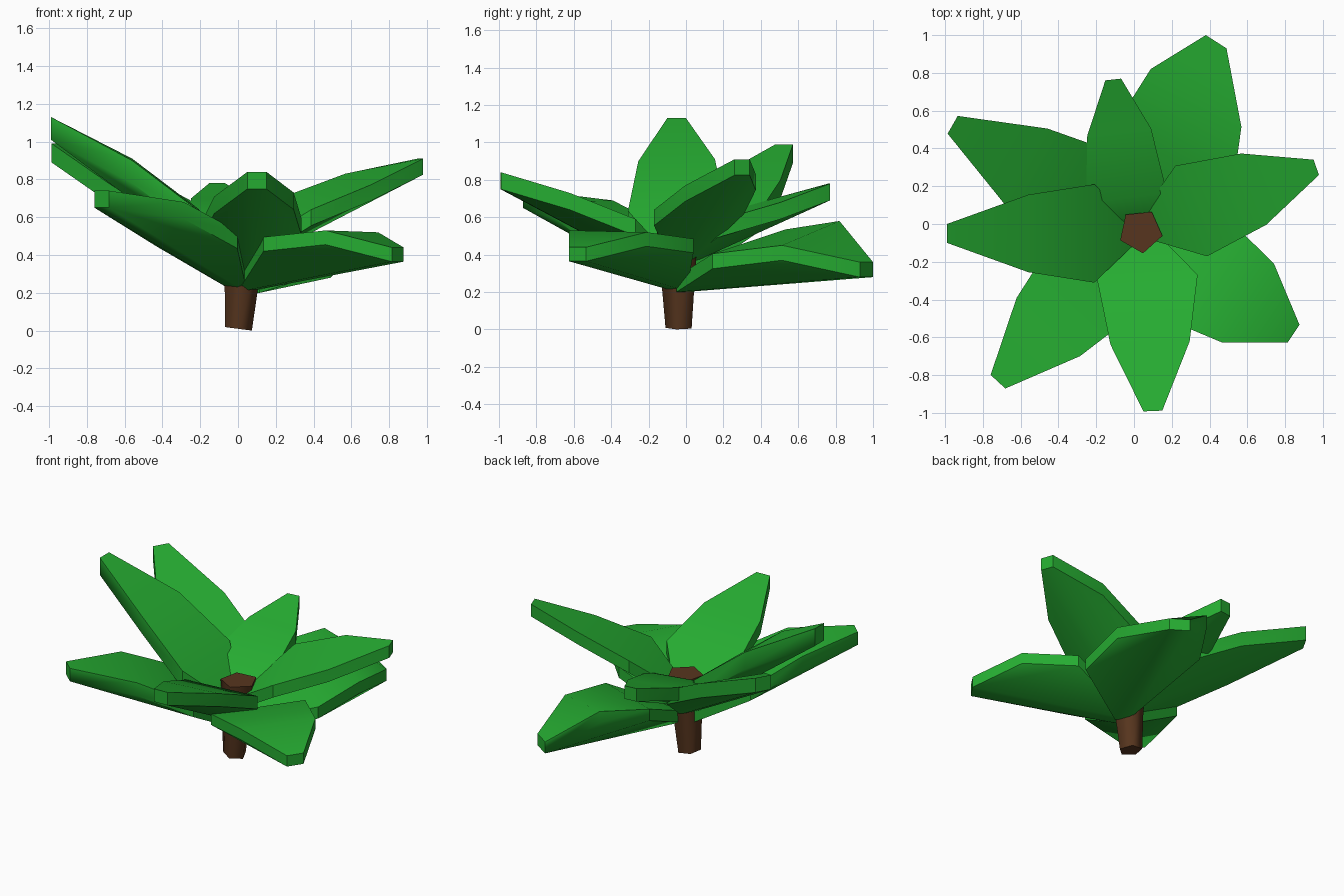
import bpy, bmesh, math
from mathutils import Vector, Matrix

if "Cube" in bpy.data.objects:
    bpy.data.objects.remove(bpy.data.objects["Cube"])


def material(name, rgb):
    m = bpy.data.materials.new(name)
    m.diffuse_color = (*rgb, 1)
    m.use_nodes = True
    m.node_tree.nodes["Principled BSDF"].inputs["Base Color"].default_value = m.diffuse_color
    return m


GREEN = material("leaf green", (0.019, 0.41, 0.031))
BROWN = material("stem brown", (0.095, 0.036, 0.013))


def finish(name, bm, mat, angle):
    bmesh.ops.recalc_face_normals(bm, faces=bm.faces)
    me = bpy.data.meshes.new(name)
    bm.to_mesh(me)
    bm.free()
    ob = bpy.data.objects.new(name, me)
    bpy.context.collection.objects.link(ob)
    me.materials.append(mat)
    bpy.context.view_layer.objects.active = ob
    ob.select_set(True)
    bpy.ops.object.shade_smooth_by_angle(angle=math.radians(angle))
    ob.select_set(False)


# Tapered five-sided stem, leaning slightly, with a tilted foot
bm = bmesh.new()
rings = []
for cx, cy, z, r, tilt in ((0.0, -0.035, 0.01, 0.075, -0.13), (0.035, -0.038, 0.53, 0.118, 0)):
    ring = []
    for i in range(5):
        a = math.radians(-12 + 72 * i)
        x, y = r * math.cos(a), r * math.sin(a)
        ring.append(bm.verts.new((cx + x, cy + y, z + tilt * x)))
    rings.append(ring)
    bm.faces.new(ring)
for i in range(5):
    j = (i + 1) % 5
    bm.faces.new((rings[0][i], rings[0][j], rings[1][j], rings[1][i]))
finish("stem", bm, BROWN, 75)


def leaf(name, tip, tip_z, base_z, mid, half, mid_l, mid_r, wide_z,
         tip_half=0.05, thick=0.09, root=(0.02, -0.03), skew=0):
    """Arched leaf top with a keeled underside and upright edges."""
    tip, root = Vector(tip), Vector(root)
    axis = (tip - root).normalized()
    side = Matrix.Rotation(math.radians(skew), 2) @ Vector((-axis.y, axis.x))
    length = (tip - root).length
    roll = (mid_l - mid_r) / 2
    # distance along axis, half width, left height, right height
    stations = ((0, 0.04, base_z, base_z),
                (mid - 0.35, half * 1.27, wide_z + roll, wide_z - roll),
                (mid, half, mid_l, mid_r),
                (length, tip_half, tip_z, tip_z))
    bm = bmesh.new()
    layers = []
    for drop in (0, thick):
        left, right = [], []
        for d, h, zl, zr in stations:
            p = root + axis * d
            left.append(bm.verts.new((*(p + side * h), zl - drop)))
            right.append(bm.verts.new((*(p - side * h), zr - drop)))
        if drop == 0:       # top: one face per station
            for i in range(3):
                bm.faces.new((left[i], right[i], right[i + 1], left[i + 1]))
        else:               # underside: straight keel with raised wings
            bm.faces.new((left[0], right[0], right[3], left[3]))
            for e in (left, right):
                bm.faces.new((e[0], e[1], e[3]))
                bm.faces.new((e[1], e[2], e[3]))
        layers.append(left + right[::-1])
    a, b = layers
    for i in range(8):
        j = (i + 1) % 8
        bm.faces.new((a[i], a[j], b[j], b[i]))
    finish(name, bm, GREEN, 40)


# Inner, steeper leaves
leaf("leaf_west", (-0.99, -0.05), 1.13, 0.38, 0.58, 0.205, 0.90, 0.91, 0.64,
     thick=0.12, root=(0.02, -0.05))
leaf("leaf_north", (-0.11, 0.765), 0.78, 0.42, 0.52, 0.17, 0.70, 0.68, 0.59, 0.042,
     root=(-0.02, -0.03))
leaf("leaf_east", (0.965, 0.30), 0.91, 0.42, 0.65, 0.20, 0.83, 0.77, 0.67, 0.043, 0.085)
leaf("leaf_south", (0.10, -0.99), 0.84, 0.33, 0.60, 0.21, 0.73, 0.71, 0.58, root=(0.06, -0.03))
# Outer, lower leaves
leaf("leaf_northwest", (-0.96, 0.525), 0.99, 0.36, 0.68, 0.23, 0.78, 0.80, 0.61, 0.054, 0.10)
leaf("leaf_northeast", (0.435, 0.965), 0.36, 0.28, 0.74, 0.285, 0.58, 0.45, 0.47, 0.065, 0.08,
     root=(0.08, -0.03), skew=-13)
leaf("leaf_southeast", (0.845, -0.58), 0.44, 0.28, 0.70, 0.25, 0.52, 0.53, 0.49, 0.056, 0.075)
leaf("leaf_southwest", (-0.72, -0.835), 0.74, 0.29, 0.70, 0.228, 0.68, 0.69, 0.53, 0.053)
